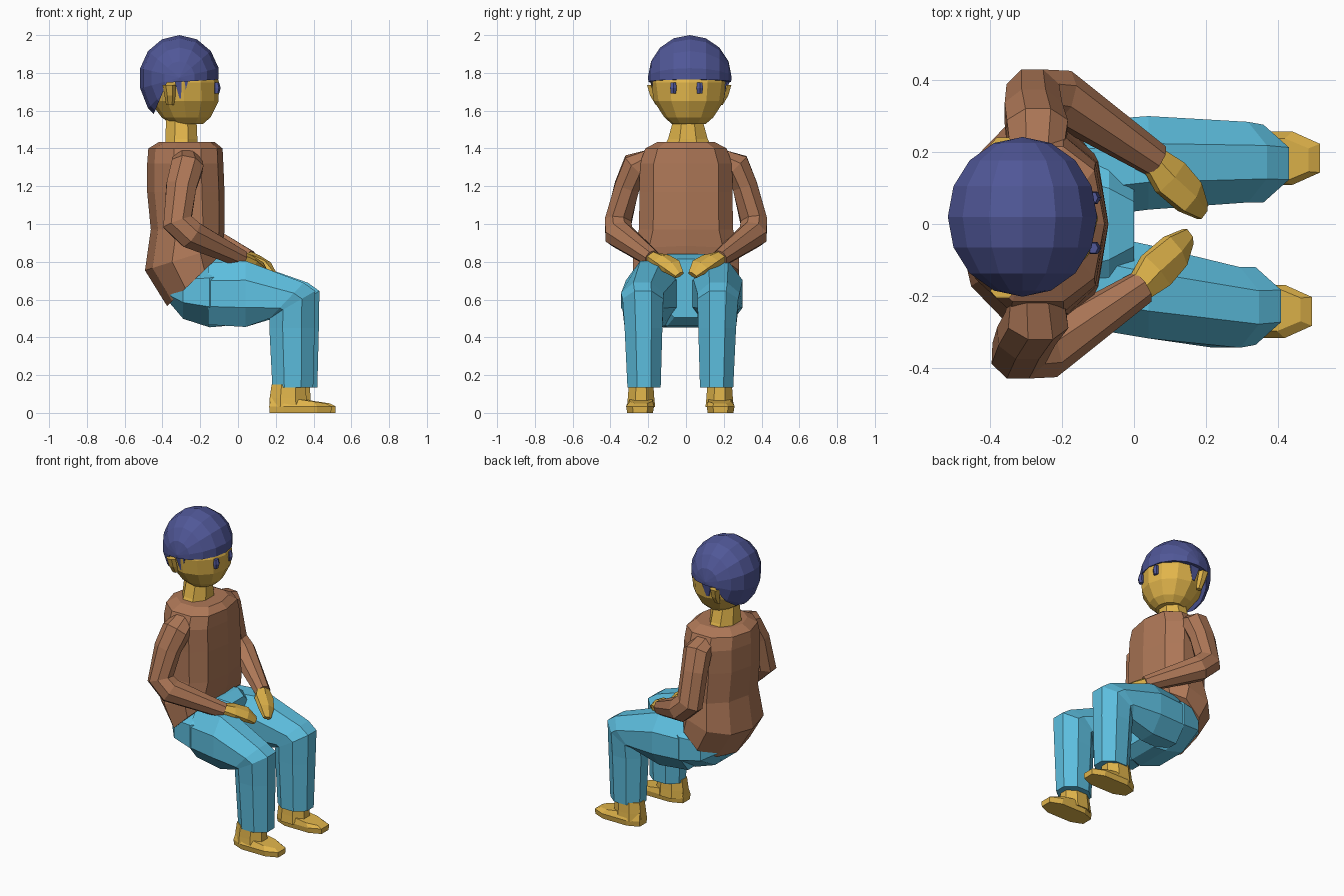
import bpy, bmesh, math
from mathutils import Vector, Matrix

if "Cube" in bpy.data.objects:
    bpy.data.objects.remove(bpy.data.objects["Cube"])


def material(name, rgb):
    m = bpy.data.materials.new(name)
    m.diffuse_color = (*rgb, 1)
    m.use_nodes = True
    m.node_tree.nodes["Principled BSDF"].inputs["Base Color"].default_value = m.diffuse_color
    return m


SKIN = material("skin", (0.75, 0.46, 0.07))
SHIRT = material("shirt", (0.42, 0.185, 0.095))
CLOTH = material("trousers", (0.11, 0.52, 0.74))
HAIR = material("hair", (0.08, 0.095, 0.31))


def finish(bm, name, mat):
    bmesh.ops.recalc_face_normals(bm, faces=bm.faces)
    me = bpy.data.meshes.new(name)
    bm.to_mesh(me)
    bm.free()
    ob = bpy.data.objects.new(name, me)
    bpy.context.collection.objects.link(ob)
    me.materials.append(mat)


def boxy(v, power):
    return math.copysign(abs(v) ** power, v)


def loft(name, mat, rings, n=8, flat=True, front=1, back=1):
    """Rings: (x, y, z, half width along y, other half width[, plane normal]).
    front / back below 1 make that half of the outline boxier."""
    bm = bmesh.new()
    cs = [Vector(r[:3]) for r in rings]
    off = math.pi / n if flat else 0
    k = 1 / math.cos(off)
    loops = []
    for i, r in enumerate(rings):
        if len(r) > 5:
            t = Vector(r[5]).normalized()
        else:
            t = Vector()
            if i > 0:
                t += (cs[i] - cs[i - 1]).normalized()
            if i < len(cs) - 1:
                t += (cs[i + 1] - cs[i]).normalized()
            t.normalize()
        a = (Vector((0, 1, 0)) - t * t.y).normalized()
        b = t.cross(a)
        loop = []
        for j in range(n):
            c, s = (k * f(off + j * math.tau / n) for f in (math.cos, math.sin))
            p = front if s > 0 else back
            loop.append(bm.verts.new(cs[i] + a * r[3] * boxy(c, p) + b * r[4] * boxy(s, p)))
        loops.append(loop)
    for p, q in zip(loops, loops[1:]):
        for j in range(n):
            bm.faces.new((p[j], p[(j + 1) % n], q[(j + 1) % n], q[j]))
    bm.faces.new(loops[0])
    bm.faces.new(loops[-1])
    finish(bm, name, mat)


UP, DOWN, X = (0, 0, 1), (0, 0, -1), (1, 0, 0)

# Head and neck
loft("head", SKIN, [(-.27, .015, 1.53, .09, .085, UP), (-.275, .015, 1.565, .13, .13, UP),
                    (-.285, .015, 1.65, .185, .182, UP), (-.29, .015, 1.75, .2, .19, UP),
                    (-.30, .015, 1.86, .17, .155, UP), (-.30, .015, 1.93, .1, .09, UP)], 12, False)
loft("neck", SKIN, [(-.3, .01, 1.41, .125, .085, UP), (-.3, .01, 1.45, .105, .085, UP),
                    (-.3, .01, 1.56, .075, .08, UP)])


# Hair: rounded cap plus a lower part behind a slanted cut
def hair(name, cuts):
    bm = bmesh.new()
    bmesh.ops.create_uvsphere(bm, u_segments=14, v_segments=8, radius=1,
                              matrix=Matrix.Rotation(math.pi / 2, 4, 'X'))
    for v in bm.verts:
        v.co = Vector((-.31 + v.co.x * .213, .02 + v.co.y * .222,
                       1.775 + v.co.z * (.225 if v.co.z > 0 else .26)))
    for co, no in cuts:
        res = bmesh.ops.bisect_plane(bm, geom=bm.verts[:] + bm.edges[:] + bm.faces[:], dist=1e-5,
                                     plane_co=co, plane_no=no, clear_outer=True)
        edges = [e for e in res["geom_cut"] if isinstance(e, bmesh.types.BMEdge)]
        bmesh.ops.contextual_create(bm, geom=edges)
    finish(bm, name, HAIR)


hair("hair_cap", [((-.1, 0, 1.765), (.06, 0, -1))])
hair("hair_back", [((-.1, 0, 1.765), (-.06, 0, 1)), ((-.38, 0, 1.74), (1, 0, -.42)), ((-.4, 0, 1.58), DOWN)])

for s, side in ((1, "left"), (-1, "right")):
    # Ears, sideburns and eyes
    y = .017 + s * .185
    loft(side + "_ear", SKIN, [(-.36, y - s * .02, 1.63, .012, .018, UP), (-.36, y, 1.68, .022, .025, UP),
                               (-.365, y + s * .018, 1.735, .02, .03, UP)], 6)
    loft(side + "_sideburn", HAIR, [(-.30, y - s * .02, 1.665, .02, .01, UP),
                                    (-.30, y - s * .002, 1.77, .02, .04, UP)], 4)
    loft(side + "_eye", HAIR, [(-.114, .003 + s * .07, 1.69, .014, .012, UP), (-.112, .003 + s * .07, 1.72, .017, .018, UP),
                               (-.114, .003 + s * .07, 1.75, .014, .012, UP)], 6)

    # Sleeve and hand
    d = 0 if s > 0 else -.04
    loft(side + "_sleeve", SHIRT, [(-.27, s * .17, 1.35, .05, .07), (-.27, s * .267, 1.305, .075, .085),
                                   (-.28 + d / 2, s * .312, 1.2, .066, .08),
                                   (-.28 + d, s * .36, 1.01, .07, .08),
                                   (-.21 + d, s * .355, .945, .074, .075),
                                   (.06 + d, s * .177, .815, .045, .045)])
    loft(side + "_hand", SKIN, [(.05 + d, s * .185, .825, .035, .03), (.10 + d, s * .13, .805, .055, .028),
                                (.155 + d, s * .075, .775, .05, .025),
                                (.19 + d, s * .035, .73, .025, .015)], 6)

    # Trouser leg: thigh, bent knee and shin
    d = 0 if s > 0 else -.022
    w = 0 if s > 0 else .06
    loft(side + "_trouser_leg", CLOTH, [
        (-.16, s * .15, .632, .135, .165, X),
        (.04, s * (.17 + w * .3), .63, .13, .175, X),
        (.28 + d, s * (.172 + w), .595, .112, .13, (.19, 0, -.18)),
        (.31 + d, s * (.168 + w), .575, .108, .14, (.5, 0, -.86)),
        (.308 + d, s * (.165 + w), .45, .1, .12, DOWN),
        (.312 + d, s * (.162 + w), .135, .088, .108, DOWN)])

    # Foot
    y = s * (.178 + w)
    loft(side + "_ankle", SKIN, [(.287 + d, y, .03, .075, .1, UP), (.287 + d, y, .08, .07, .097, UP),
                                 (.29 + d, y, .15, .065, .09, UP)])
    loft(side + "_foot", SKIN, [(.352 + d, y + s * .005, 0, .068, .163, UP),
                                (.352 + d, y + s * .005, .035, .074, .165, UP),
                                (.342 + d, y, .072, .06, .145, (.15, 0, 1))], front=.7, back=.7)

# Trouser seat
loft("trouser_seat", CLOTH, [(-.36, 0, .65, .18, .07, X), (-.29, 0, .645, .262, .147, X),
                             (-.15, 0, .638, .29, .185, X), (-.07, 0, .65, .24, .19, X),
                             (.0, 0, .66, .15, .155, X)])

# Pullover, flatter in front, with a hem that slopes down to the back
loft("pullover", SHIRT, [(-.27, 0, 1.435, .15, .14, DOWN), (-.277, 0, 1.40, .215, .188, DOWN),
                         (-.278, 0, 1.32, .245, .193, DOWN), (-.275, 0, 1.17, .245, .196, DOWN),
                         (-.265, 0, .97, .25, .187, DOWN),
                         (-.285, 0, .82, .28, .207, (.3, 0, -.95)),
                         (-.235, 0, .70, .28, .185, (.69, 0, -.72))], 10, front=.75)
